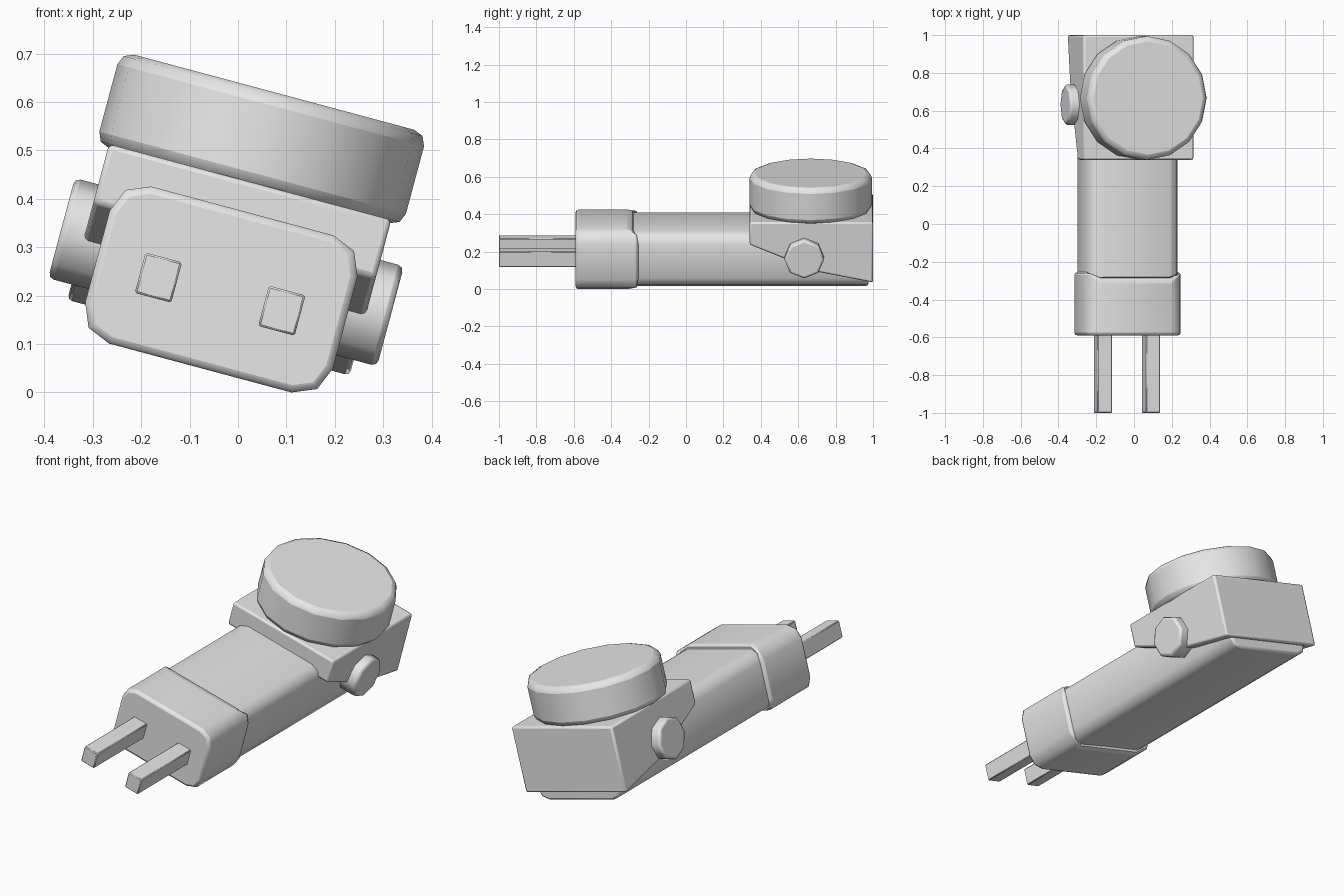
import bpy, bmesh, math
from mathutils import Matrix

cube = bpy.data.objects.get("Cube")
if cube:
    bpy.data.objects.remove(cube, do_unlink=True)

grey = bpy.data.materials.new("plain grey")
grey.use_nodes = True
grey.diffuse_color = (0.8, 0.8, 0.8, 1)
grey.node_tree.nodes["Principled BSDF"].inputs["Base Color"].default_value = (0.8, 0.8, 0.8, 1)

# The whole model is rolled sideways about its long axis
ROLL = Matrix.Translation((-0.037, 0, 0.203)) @ Matrix.Rotation(math.radians(15), 4, 'Y')


def finish(name, bm, bevel, segments=2):
    bmesh.ops.recalc_face_normals(bm, faces=bm.faces)
    mesh = bpy.data.meshes.new(name)
    bm.to_mesh(mesh)
    bm.free()
    mesh.materials.append(grey)
    obj = bpy.data.objects.new(name, mesh)
    bpy.context.collection.objects.link(obj)
    obj.matrix_world = ROLL
    if bevel:
        mod = obj.modifiers.new("edge bevel", 'BEVEL')
        mod.width, mod.segments = bevel, segments
        mod.limit_method, mod.angle_limit = 'ANGLE', math.radians(50)
    bpy.ops.object.select_all(action='DESELECT')
    obj.select_set(True)
    bpy.context.view_layer.objects.active = obj
    bpy.ops.object.shade_smooth_by_angle(angle=math.radians(48))
    return obj


def box(x0, x1, y0, y1, z0, z1, corner=0):
    """Box with its lengthwise edges rounded."""
    bm = bmesh.new()
    bmesh.ops.create_cube(bm, size=1)
    for v in bm.verts:
        v.co.x = x1 if v.co.x > 0 else x0
        v.co.y = y1 if v.co.y > 0 else y0
        v.co.z = z1 if v.co.z > 0 else z0
    if corner:
        long_edges = [e for e in bm.edges
                      if abs(e.verts[0].co.y - e.verts[1].co.y) > 0.01]
        bmesh.ops.bevel(bm, geom=long_edges, offset=corner, segments=2,
                        profile=0.5, affect='EDGES')
    return bm


def cylinder(radius, depth, sides, matrix):
    bm = bmesh.new()
    bmesh.ops.create_cone(bm, cap_ends=True, segments=sides, radius1=radius,
                          radius2=radius, depth=depth, matrix=matrix)
    return bm


# Long rounded body
finish("body", box(-0.25, 0.25, -0.4, 0.975, -0.142, 0.163, 0.06), 0.012)

# Front collar, reaching further back along its sides
collar = box(-0.265, 0.265, -0.59, -0.30, -0.158, 0.178, 0.07)
for v in collar.verts:
    if v.co.y > -0.4 and abs(v.co.x) > 0.23:
        v.co.y = -0.255
finish("collar", collar, 0.015)

# Two prongs
for side, name in ((-1, "right_prong"), (1, "left_prong")):
    c = side * 0.132
    finish(name, box(c - 0.039, c + 0.039, -1.0, -0.55, -0.043, 0.043), 0.004, 1)

# Head block with a sloping underside
head = bmesh.new()
side_profile = [(0.34, 0.24), (0.34, 0.115), (0.70, -0.035), (1.0, -0.095), (1.0, 0.24)]
face = head.faces.new([head.verts.new((-0.302, y, z)) for y, z in side_profile])
new = bmesh.ops.extrude_face_region(head, geom=[face])["geom"]
bmesh.ops.translate(head, vec=(0.604, 0, 0),
                    verts=[g for g in new if isinstance(g, bmesh.types.BMVert)])
finish("head", head, 0.01)

# Round cap on top of the head
finish("round_cap", cylinder(0.328, 0.2, 16, Matrix.Translation((0, 0.667, 0.332))), 0.028)

# Octagonal side buttons
for side, name in ((-1, "right_button"), (1, "left_button")):
    place = Matrix.Translation((side * 0.302, 0.632, 0.047)) @ Matrix.Rotation(math.pi / 2, 4, 'Y')
    button = cylinder(0.107, 0.1, 8, place)
    obj = finish(name, button, 0.012)
    obj.modifiers["edge bevel"].angle_limit = math.radians(60)
